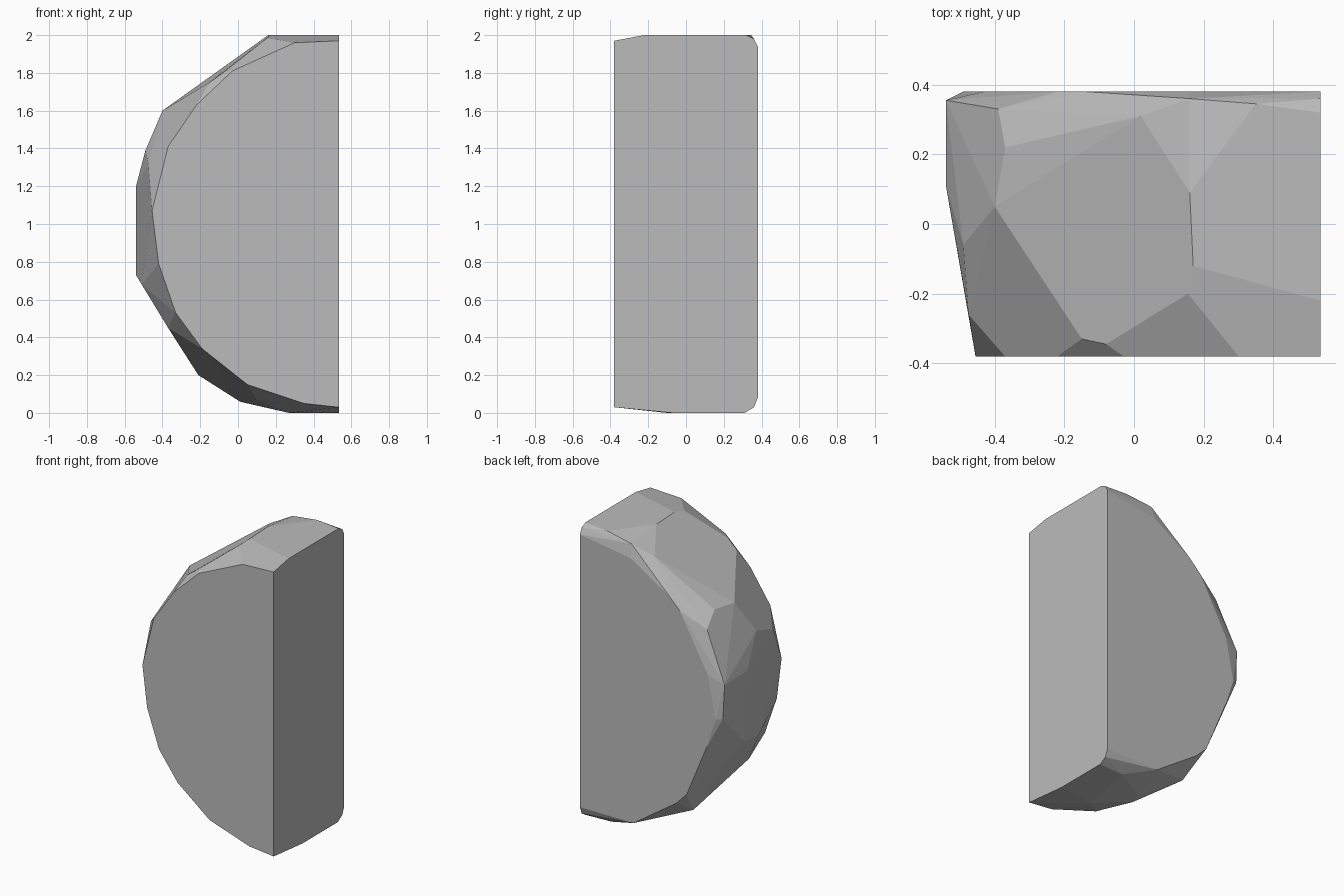
import bpy
import bmesh
from math import radians

# Remove the default cube
cube = bpy.data.objects.get("Cube")
if cube:
    bpy.data.objects.remove(cube, do_unlink=True)

FRONT, BACK, CUT = -.38, .38, .535

# Flat front outline (x, z), from the cut side round the curve
front_outline = [
    (CUT, .03), (.35, .05), (.05, .15), (-.19, .34), (-.33, .53),
    (-.42, .79), (-.455, 1.07), (-.37, 1.41), (-.22, 1.63),
    (-.03, 1.81), (.25, 1.93), (.3, 1.96), (CUT, 1.97),
]

# Flat back outline (x, z)
back_outline = [
    (CUT, .08), (.13, .08), (-.19, .3), (-.27, .38), (-.42, .74),
    (-.49, .95), (-.43, 1.24), (-.22, 1.62), (-.14, 1.7),
    (.15, 1.88), (CUT, 1.94),
]

# Corners of the chipped facets on the crown (x, y, z)
crown = [
    (.16, .09, 2), (.17, -.12, 2), (CUT, -.22, 2), (CUT, .32, 2),
    (.35, .345, 2), (CUT, .36, 1.98), (.16, .36, 1.97),
    (.155, -.2, 1.985), (.02, .31, 1.9), (-.17, .345, 1.7),
    (-.08, -.345, 1.8), (-.15, -.33, 1.75),
    (-.4, .05, 1.6), (-.37, .22, 1.61), (-.39, .33, 1.52),
]

# Corners of the chipped facets on the rounded side
side = [
    (-.49, -.06, 1.39), (-.475, -.26, 1.32), (-.465, -.27, .88),
    (-.54, .11, 1.2), (-.54, .355, 1.19), (-.48, .365, 1.24),
    (-.54, .15, .73), (-.53, .36, .96), (-.51, -.05, .68),
    (-.4, .3, .6), (-.37, -.15, .45),
]

# Corners of the chipped facets underneath
underside = [
    (-.21, .22, .2), (.01, 0, .06), (.05, .1, .05), (.1, -.25, .07),
    (.27, -.1, 0), (CUT, -.07, 0), (CUT, .31, 0),
    (.35, .3, 0), (CUT, .36, .03),
]


def make_material(name, colour):
    mat = bpy.data.materials.new(name)
    mat.use_nodes = True
    mat.diffuse_color = colour
    mat.node_tree.nodes["Principled BSDF"].inputs["Base Color"].default_value = colour
    return mat


def make_hull(name, points, mat):
    """Wrap the points in a faceted convex skin and merge the flat areas."""
    bm = bmesh.new()
    for point in points:
        bm.verts.new(point)
    hull = bmesh.ops.convex_hull(bm, input=bm.verts[:])
    loose = set(hull["geom_interior"] + hull["geom_unused"])
    loose = [g for g in loose if isinstance(g, bmesh.types.BMVert)]
    bmesh.ops.delete(bm, geom=loose, context="VERTS")
    bmesh.ops.dissolve_limit(bm, angle_limit=radians(4),
                             verts=bm.verts[:], edges=bm.edges[:])
    bmesh.ops.recalc_face_normals(bm, faces=bm.faces[:])
    mesh = bpy.data.meshes.new(name)
    bm.to_mesh(mesh)
    bm.free()
    mesh.materials.append(mat)
    obj = bpy.data.objects.new(name, mesh)
    bpy.context.collection.objects.link(obj)
    return obj


# Half boulder with flat front, back and cut side
points = [(x, FRONT, z) for x, z in front_outline]
points += [(x, BACK, z) for x, z in back_outline]
points += crown + side + underside
stone = make_material("stone_grey", (.5, .5, .5, 1))
make_hull("half_boulder", points, stone)
